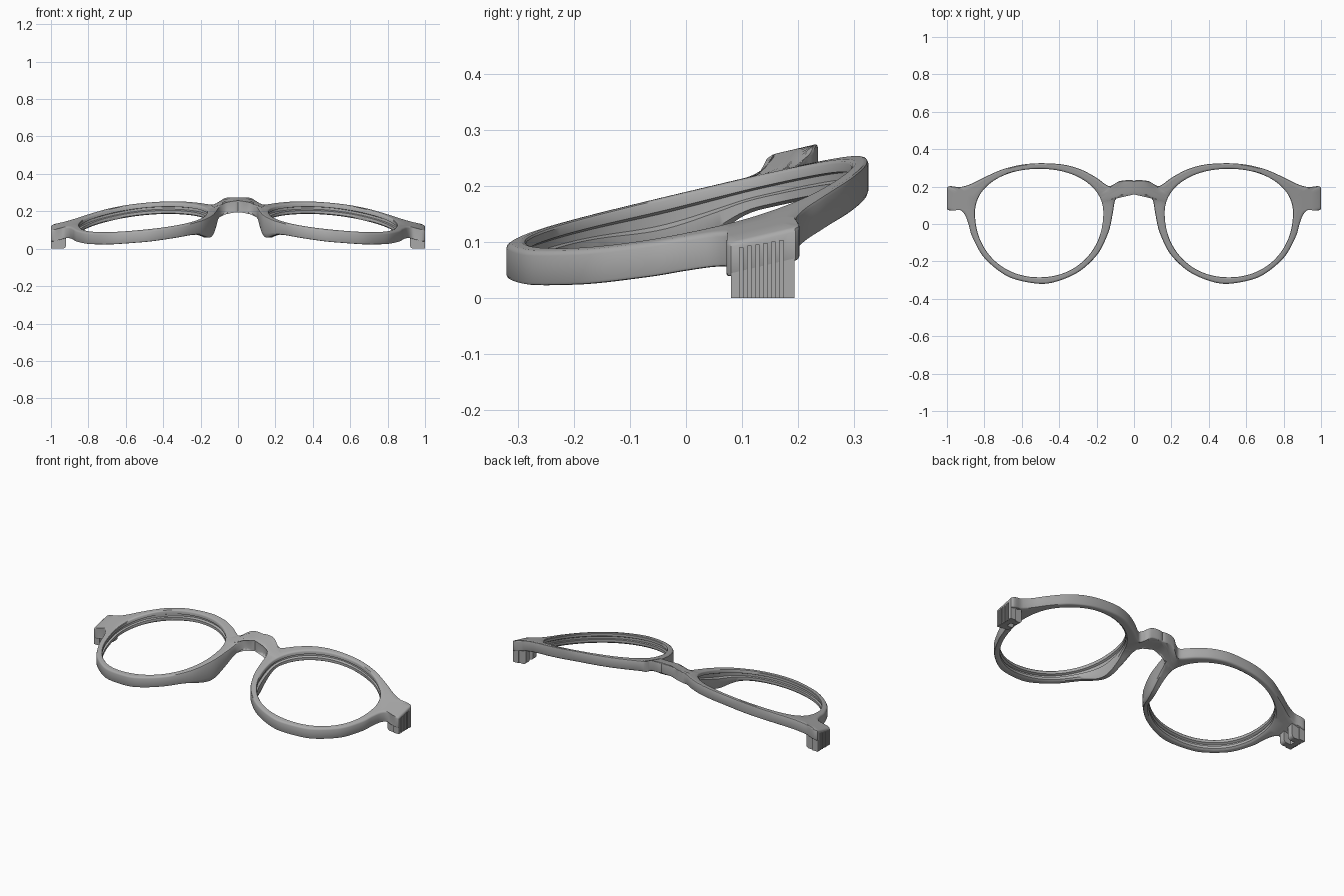
import bpy, bmesh, math
from mathutils import Vector

cube = bpy.data.objects.get("Cube")
if cube:
    bpy.data.objects.remove(cube, do_unlink=True)

grey = bpy.data.materials.new("grey_plastic")
grey.use_nodes = True
grey.diffuse_color = (0.4, 0.4, 0.4, 1)
grey.node_tree.nodes["Principled BSDF"].inputs["Base Color"].default_value = (0.4, 0.4, 0.4, 1)

THICK = 0.062
STEPS = 6

# Outer outline of one half: (angle on the lens opening, x, y)
OUTLINE = [
    (-90, .50, -.32), (-65, .668, -.284), (-40, .798, -.184), (-20, .864, -.07),
    (-10, .885, 0), (-3, .905, .05), (2, .935, .077), (5, 1, .08), (14, 1, .195),
    (18, .93, .197), (26, .87, .215), (38, .80, .25), (52, .70, .293),
    (68, .60, .317), (90, .50, .325), (112, .38, .318), (128, .285, .292),
    (142, .205, .25), (152, .14, .205), (157, .105, .213), (160, .075, .23),
    (163, 0, .23), (166, 0, .16), (169, .065, .158), (173, .10, .128),
    (180, .113, .06), (195, .135, -.04), (215, .19, -.155), (235, .28, -.245),
    (252, .385, -.298)]


def smoothstep(a, b, x):
    t = min(1, max(0, (x - a) / (b - a)))
    return t * t * (3 - 2 * t)


def front_height(x, y):
    """Curved, tilted front surface with a raised bridge."""
    bridge = .03 * smoothstep(.135, .055, x) * smoothstep(.10, .16, y)
    return .19 + .234 * y - .11 * abs(x) ** 2.5 + bridge


def pad_depth(x, y):
    """Extra depth of the nose pads behind the rim."""
    return .055 * math.exp(-((y + .04) / .11) ** 2) * smoothstep(.34, .17, x) * smoothstep(.14, .06, y)


def opening(angle):
    """Lens opening, flatter above than below."""
    c, s = math.cos(math.radians(angle)), math.sin(math.radians(angle))
    p = 2 / 2.1
    height = .235 if s > 0 else .345
    return Vector((.507 + .343 * math.copysign(abs(c) ** p, c),
                   .06 + height * math.copysign(abs(s) ** p, s)))


def outline_points():
    """Smooth curve through the outline."""
    n = len(OUTLINE)
    for i in range(n):
        q = []
        for k in range(i - 1, i + 3):
            turn = -360 if k < 0 else 360 if k >= n else 0
            a, x, y = OUTLINE[k % n]
            q.append(Vector((a + turn, x, y)))
        for j in range(STEPS):
            t = j / STEPS
            m1, m2 = (q[2] - q[0]) * .45, (q[3] - q[1]) * .45
            h = t * t * (3 - 2 * t)
            p = q[1] * (1 - h) + q[2] * h + m1 * (t * (1 - t) ** 2) - m2 * (t * t * (1 - t))
            yield p.x, Vector((min(1, max(0, p.y)), p.z))


def section(width):
    """Rim cross-section with rounded edges and a lens groove."""
    b, g = .008 / width, .012 / width
    return [(0, .12), (0, .88), (b * .3, .96), (b, 1), (.33, 1), (.66, 1),
            (1 - b, 1), (1 - b * .3, .96), (1, .9), (1, .66), (1 - g, .6),
            (1 - g, .4), (1, .34), (1, .1), (1 - b, 0), (.66, 0), (.33, 0),
            (b, 0), (b * .3, .04)]


def finish(name, bm):
    bmesh.ops.recalc_face_normals(bm, faces=bm.faces)
    mesh = bpy.data.meshes.new(name)
    bm.to_mesh(mesh)
    bm.free()
    ob = bpy.data.objects.new(name, mesh)
    bpy.context.collection.objects.link(ob)
    mesh.materials.append(grey)
    m = ob.modifiers.new("Mirror", 'MIRROR')
    m.merge_threshold = .0005
    return ob


def add_box(bm, lo, hi):
    lo, hi = Vector(lo), Vector(hi)
    verts = bmesh.ops.create_cube(bm, size=1)["verts"]
    for v in verts:
        v.co = (lo + hi) / 2 + v.co * (hi - lo)
    return verts


def cut(ob, cutter):
    m = ob.modifiers.new("Cut", 'BOOLEAN')
    m.operation, m.solver, m.object = 'DIFFERENCE', 'EXACT', cutter


# Front frame: rims, end pieces, nose pads and bridge
bm = bmesh.new()
rings = []
for angle, outer in outline_points():
    across = opening(angle) - outer
    ring = []
    for u, v in section(across.length):
        x, y = outer + across * u
        if outer.x < 1e-5 and u < .1:
            x = 0
        z = front_height(x, y) - (1 - v) * THICK - pad_depth(x, y) * (1 - v) ** 3
        ring.append(bm.verts.new((x, y, z)))
    rings.append(ring)
for i, ring in enumerate(rings):
    nxt = rings[(i + 1) % len(rings)]
    for k in range(len(ring)):
        quad = [ring[k], ring[k - 1], nxt[k - 1], nxt[k]]
        if max(v.co.x for v in quad) > 1e-5:
            bm.faces.new(quad)
frame = finish("front_frame", bm)

# Hinge blocks hanging from the end pieces
bm = bmesh.new()
add_box(bm, (.965, .08, 0), (1, .193, .088))
blocks = finish("hinge_blocks", bm)

# Hinge knuckles, two on each side, rounded toward the middle
bm = bmesh.new()
for y in (.086, .152):
    verts = add_box(bm, (.92, y, 0), (.972, y + .034, .085))
    edges = {e for v in verts for e in v.link_edges
             if all(w.co.x < .93 and w.co.z < .01 for w in e.verts)}
    bmesh.ops.bevel(bm, geom=list(edges), offset=.018, segments=5, profile=.5, affect='EDGES')
knuckles = finish("hinge_knuckles", bm)

# Cutters: pin holes and the vertical grip grooves
bm = bmesh.new()
pin = bmesh.ops.create_cone(bm, cap_ends=True, segments=20, radius1=.012, radius2=.012, depth=.2)
for v in pin["verts"]:
    x, y, z = v.co
    v.co = (.943 + x, .136 + z, .034 + y)
pin_cutter = finish("pin_cutter", bm)
bm = bmesh.new()
for i in range(6):
    y = .095 + i * .0143
    add_box(bm, (.993, y, -.01), (1.02, y + .007, .09 + i * .0025))
groove_cutter = finish("groove_cutter", bm)

cut(knuckles, pin_cutter)
cut(frame, groove_cutter)
cut(blocks, groove_cutter)

# Apply the modifiers, drop the cutters, shade smoothly
for ob in (frame, blocks, knuckles):
    bpy.ops.object.select_all(action='DESELECT')
    bpy.context.view_layer.objects.active = ob
    ob.select_set(True)
    for m in list(ob.modifiers):
        bpy.ops.object.modifier_apply(modifier=m.name)
    bpy.ops.object.shade_smooth_by_angle(angle=math.radians(35))
for ob in (pin_cutter, groove_cutter):
    bpy.data.objects.remove(ob, do_unlink=True)
